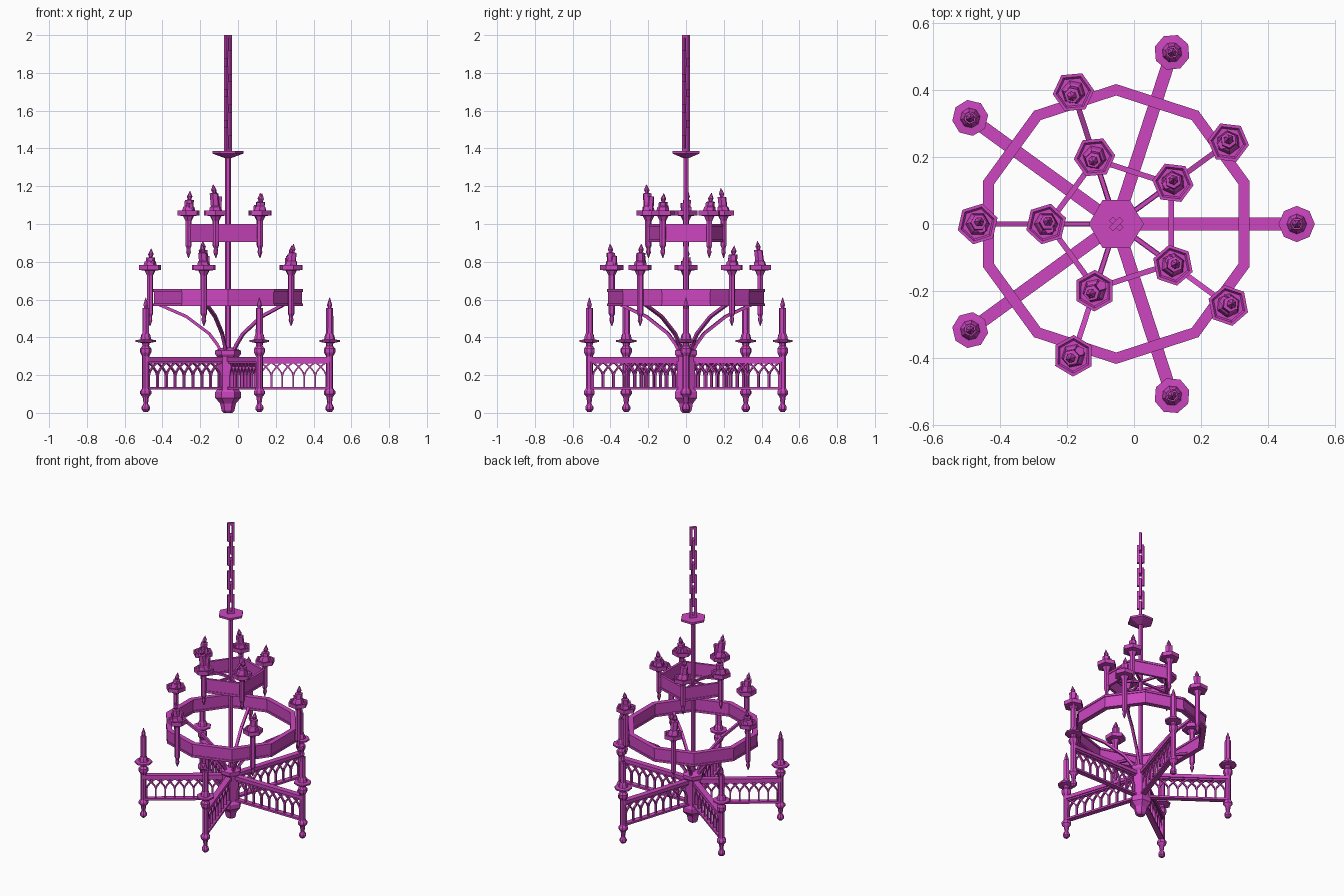
import bpy, bmesh, math
from mathutils import Vector

if "Cube" in bpy.data.objects:
    bpy.data.objects.remove(bpy.data.objects["Cube"])

CX = -0.053                      # axis of the chandelier
TAU = 2 * math.pi
mat = bpy.data.materials.new("magenta")
mat.use_nodes = True
COL = (0.61, 0.062, 0.53, 1)
mat.diffuse_color = COL
mat.node_tree.nodes["Principled BSDF"].inputs["Base Color"].default_value = COL


def finish(bm, name):
    bmesh.ops.recalc_face_normals(bm, faces=bm.faces)
    me = bpy.data.meshes.new(name)
    bm.to_mesh(me)
    bm.free()
    me.materials.append(mat)
    ob = bpy.data.objects.new(name, me)
    ob.location.x = CX
    bpy.context.collection.objects.link(ob)
    return ob


def polar(r, a, z):
    return Vector((r * math.cos(a), r * math.sin(a), z))


def lathe(bm, profile, n, at=Vector(), rot=0.0, lean=Vector()):
    """Stack of n-sided rings from (radius, z) pairs, capped at both ends."""
    z0 = profile[0][1]
    rings = [[bm.verts.new(at + polar(r, rot + TAU * i / n, z) + lean * (z - z0))
              for i in range(n)] for r, z in profile]
    for a, b in zip(rings, rings[1:]):
        for i in range(n):
            j = (i + 1) % n
            bm.faces.new((a[i], a[j], b[j], b[i]))
    bm.faces.new(rings[0][::-1])
    bm.faces.new(rings[-1])


def hoop(bm, n, r_out, width, z0, z1, rot):
    """Polygonal ring of rectangular section."""
    sec = [(r_out, z0), (r_out, z1), (r_out - width, z1), (r_out - width, z0)]
    cols = [[bm.verts.new(polar(r, rot + TAU * i / n, z)) for r, z in sec] for i in range(n)]
    for i in range(n):
        a, b = cols[i], cols[(i + 1) % n]
        for k in range(4):
            m = (k + 1) % 4
            bm.faces.new((a[k], b[k], b[m], a[m]))


def bar(bm, p, q, side, w, h):
    """Box from p to q; w along side, h across."""
    up = (q - p).cross(side).normalized() * h / 2
    s = side.normalized() * w / 2
    ends = [[bm.verts.new(c + s * i + up * j) for i, j in ((-1, -1), (1, -1), (1, 1), (-1, 1))]
            for c in (p, q)]
    a, b = ends
    for k in range(4):
        m = (k + 1) % 4
        bm.faces.new((a[k], a[m], b[m], b[k]))
    bm.faces.new(a)
    bm.faces.new(b)


def path(bm, pts, side, w, h):
    for p, q in zip(pts, pts[1:]):
        bar(bm, p, q, side, w, h)


# Central hub, rod and top cap
bm = bmesh.new()
lathe(bm, [(0.022, 0), (0.034, 0.012), (0.042, 0.05), (0.068, 0.08), (0.068, 0.11), (0.056, 0.125),
           (0.056, 0.295), (0.068, 0.31), (0.068, 0.33), (0.03, 0.345)], 6)
finish(bm, "hub")
bm = bmesh.new()
lathe(bm, [(0.015, 0.33), (0.015, 1.36)], 6)
finish(bm, "center_rod")
bm = bmesh.new()
lathe(bm, [(0.02, 1.35), (0.082, 1.373), (0.082, 1.386)], 6)
finish(bm, "top_cap")

# Chain of rectangular links, alternately turned
bm = bmesh.new()
LINK, PITCH, W, T = 0.126, 0.0815, 0.044, 0.016
for i in range(7):
    a = math.pi / 4 + i * math.pi / 2
    side = polar(1, a + math.pi / 2, 0)
    top = 2.0 - i * PITCH
    for s in (-1, 1):
        o = polar(s * (W - T) / 2, a, 0)
        bar(bm, o + Vector((0, 0, top - LINK)), o + Vector((0, 0, top)), side, T, T)
    for z in (top - T / 2, top - LINK + T / 2):
        bar(bm, polar(-W / 2, a, z), polar(W / 2, a, z), side, T, T)
finish(bm, "chain")

# Five traceried arms with end posts and tall candles
POST_R, BAYS, R0, R1 = 0.538, 8, 0.055, 0.52
step = (R1 - R0) / BAYS
arms, posts, candles = bmesh.new(), bmesh.new(), bmesh.new()
for k in range(5):
    a = TAU * k / 5
    side = polar(1, a + math.pi / 2, 0)

    def rail(z0, z1, w):
        z = (z0 + z1) / 2
        bar(arms, polar(0.03, a, z), polar(POST_R, a, z), side, w, z1 - z0)

    rail(0.272, 0.295, 0.038)
    rail(0.262, 0.273, 0.024)
    rail(0.125, 0.138, 0.034)
    for i in range(BAYS + 1):
        r = R0 + i * step
        bar(arms, polar(r, a, 0.13), polar(r, a, 0.2), side, 0.014, 0.01)
        for d in (-1, 1):
            if 0 <= i + d <= BAYS:
                arc = [polar(r + d * step * u, a, z) for u, z in
                       ((0, 0.195), (0.12, 0.217), (0.5, 0.245), (1, 0.268))]
                path(arms, arc, side, 0.014, 0.008)
    at = polar(POST_R, a, 0)
    lathe(posts, [(0.012, 0.006), (0.022, 0.018), (0.022, 0.032), (0.012, 0.05), (0.017, 0.085),
                  (0.03, 0.1), (0.03, 0.115), (0.019, 0.13), (0.019, 0.3), (0.03, 0.32),
                  (0.03, 0.34), (0.018, 0.355), (0.02, 0.37), (0.054, 0.376), (0.054, 0.386),
                  (0.03, 0.388), (0.025, 0.41), (0.02, 0.42)], 8, at, a)
    lathe(candles, [(0.02, 0.4), (0.019, 0.555), (0.009, 0.556), (0.014, 0.572), (0.001, 0.612)],
          6, at, a)
finish(arms, "arms")
finish(posts, "arm_posts")
finish(candles, "arm_candles")


# Two candle tiers: flanged hoop, hanging spikes, drip plates, leaning candles
def tier(name, n, r_out, width, z0, z1, rot, r_candle, plate_z, tip_z, tops):
    bm = bmesh.new()
    hoop(bm, n, r_out, width, z0, z0 + 0.014, rot)
    hoop(bm, n, r_out - 0.005, width - 0.01, z0 + 0.014, z1 - 0.014, rot)
    hoop(bm, n, r_out, width, z1 - 0.014, z1, rot)
    finish(bm, name + "_hoop")
    holders, wax = bmesh.new(), bmesh.new()
    for k, top in enumerate(tops):
        a = math.pi / 5 + TAU * k / 5
        at = polar(r_candle, a, 0)
        lathe(holders, [(0.002, tip_z), (0.013, tip_z + 0.03), (0.01, tip_z + 0.05),
                        (0.017, tip_z + 0.065), (0.017, plate_z - 0.03), (0.03, plate_z - 0.004),
                        (0.062, plate_z), (0.062, plate_z + 0.026), (0.052, plate_z + 0.026),
                        (0.046, plate_z + 0.018)], 6, at, a + 0.3)
        zb = plate_z + 0.018
        lean = polar(0.12, a * 2.3, 0)
        lathe(wax, [(0.036, zb), (0.03, zb + 0.025), (0.024, zb + 0.03), (0.024, top - 0.048),
                    (0.009, top - 0.046), (0.015, top - 0.03), (0.001, top)], 6, at, a, lean)
        # melted stub beside the candle
        stub = at + polar(0.016, a + 2.5, 0)
        lathe(wax, [(0.018, zb), (0.016, top - 0.065)], 5, stub, a, -lean)
    finish(holders, name + "_holders")
    finish(wax, name + "_candles")


tier("lower", 10, 0.417, 0.034, 0.565, 0.655, math.pi / 10, 0.413, 0.757, 0.46,
     (0.885, 0.91, 0.87, 0.895, 0.895))
tier("upper", 5, 0.212, 0.02, 0.905, 1.0, math.pi / 5, 0.209, 1.046, 0.82,
     (1.165, 1.19, 1.175, 1.21, 1.163))

# Curved struts from hub to lower hoop, straight spokes to upper hoop
struts, spokes = bmesh.new(), bmesh.new()
for k in range(5):
    a = math.pi / 5 + TAU * k / 5
    side = polar(1, a + math.pi / 2, 0)
    path(struts, [polar(r, a, z) for r, z in
                  ((0.035, 0.32), (0.055, 0.36), (0.1, 0.42), (0.22, 0.51), (0.385, 0.582))],
         side, 0.016, 0.016)
    bar(spokes, polar(0, a, 0.95), polar(0.2, a, 0.95), side, 0.012, 0.014)
finish(struts, "hoop_struts")
finish(spokes, "upper_spokes")
